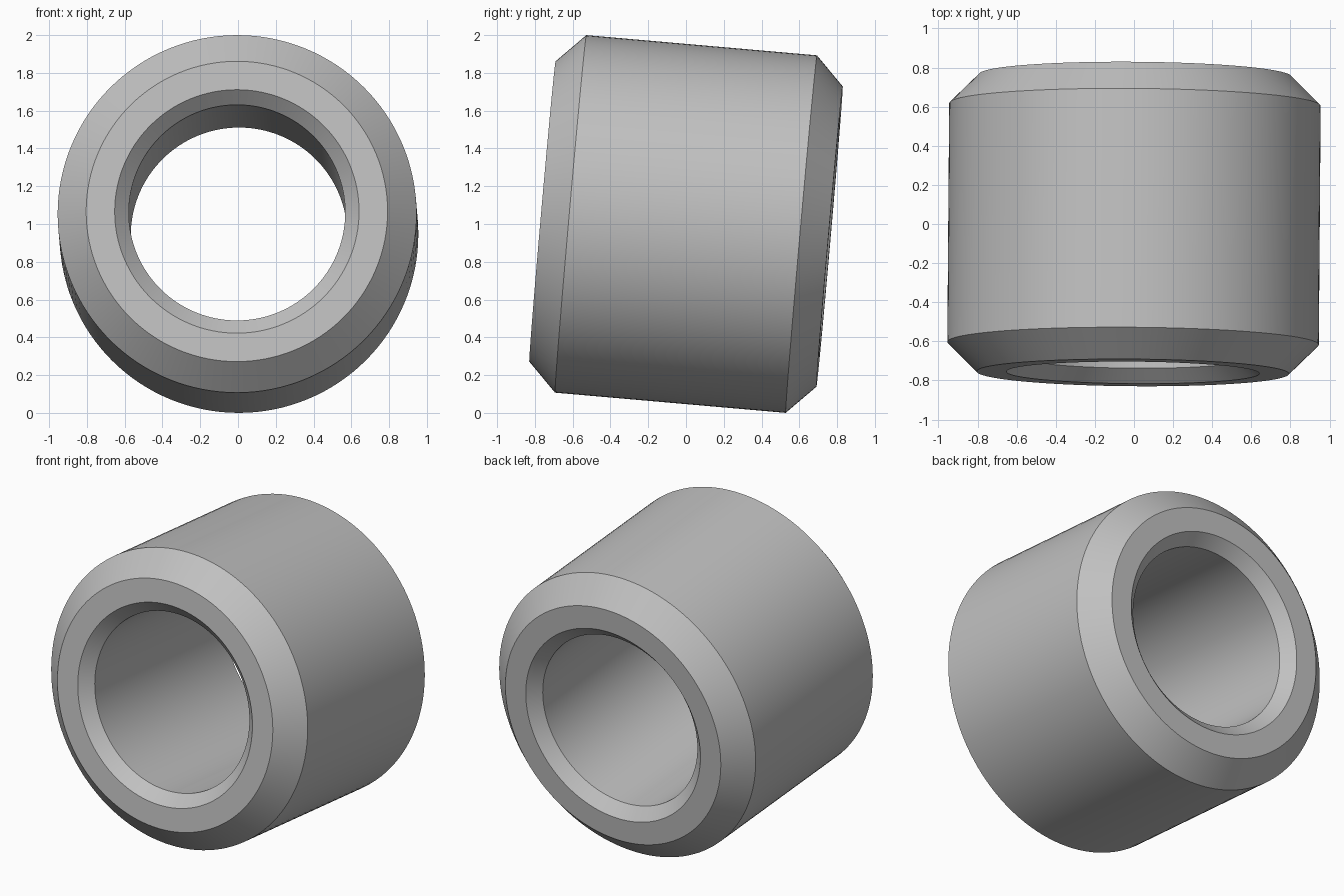
import bpy
import bmesh
from math import cos, sin, radians, tau
from mathutils import Euler, Matrix

cube = bpy.data.objects.get("Cube")
if cube:
    bpy.data.objects.remove(cube, do_unlink=True)

# Plain grey material
grey = bpy.data.materials.new("light grey")
grey.use_nodes = True
colour = (0.53, 0.53, 0.53, 1)
grey.diffuse_color = colour
grey.node_tree.nodes["Principled BSDF"].inputs["Base Color"].default_value = colour

# Sleeve cross-section: radius and half length at each corner
SEGMENTS = 128
half = [(0.95, 0.613), (0.798, 0.763), (0.647, 0.763), (0.573, 0.69)]
profile = half + [(r, -y) for r, y in reversed(half)]

# Spin the closed profile around the y axis
bm = bmesh.new()
rings = []
for r, y in profile:
    rings.append([bm.verts.new((r * cos(tau * i / SEGMENTS), y, r * sin(tau * i / SEGMENTS)))
                  for i in range(SEGMENTS)])
for k, ring in enumerate(rings):
    after = rings[(k + 1) % len(rings)]
    for i in range(SEGMENTS):
        j = (i + 1) % SEGMENTS
        bm.faces.new((ring[i], ring[j], after[j], after[i]))
bmesh.ops.recalc_face_normals(bm, faces=bm.faces)

# Tip the sleeve slightly and stand it on the ground
tilt = Euler((radians(-5), 0, radians(-0.45))).to_matrix().to_4x4()
bm.transform(Matrix.Translation((0, 0, 1)) @ tilt)
mesh = bpy.data.meshes.new("chamfered_sleeve")
bm.to_mesh(mesh)
bm.free()
mesh.materials.append(grey)

sleeve = bpy.data.objects.new("chamfered_sleeve", mesh)
bpy.context.collection.objects.link(sleeve)
bpy.ops.object.select_all(action='DESELECT')
sleeve.select_set(True)
bpy.context.view_layer.objects.active = sleeve
bpy.ops.object.shade_smooth_by_angle(angle=radians(30))
